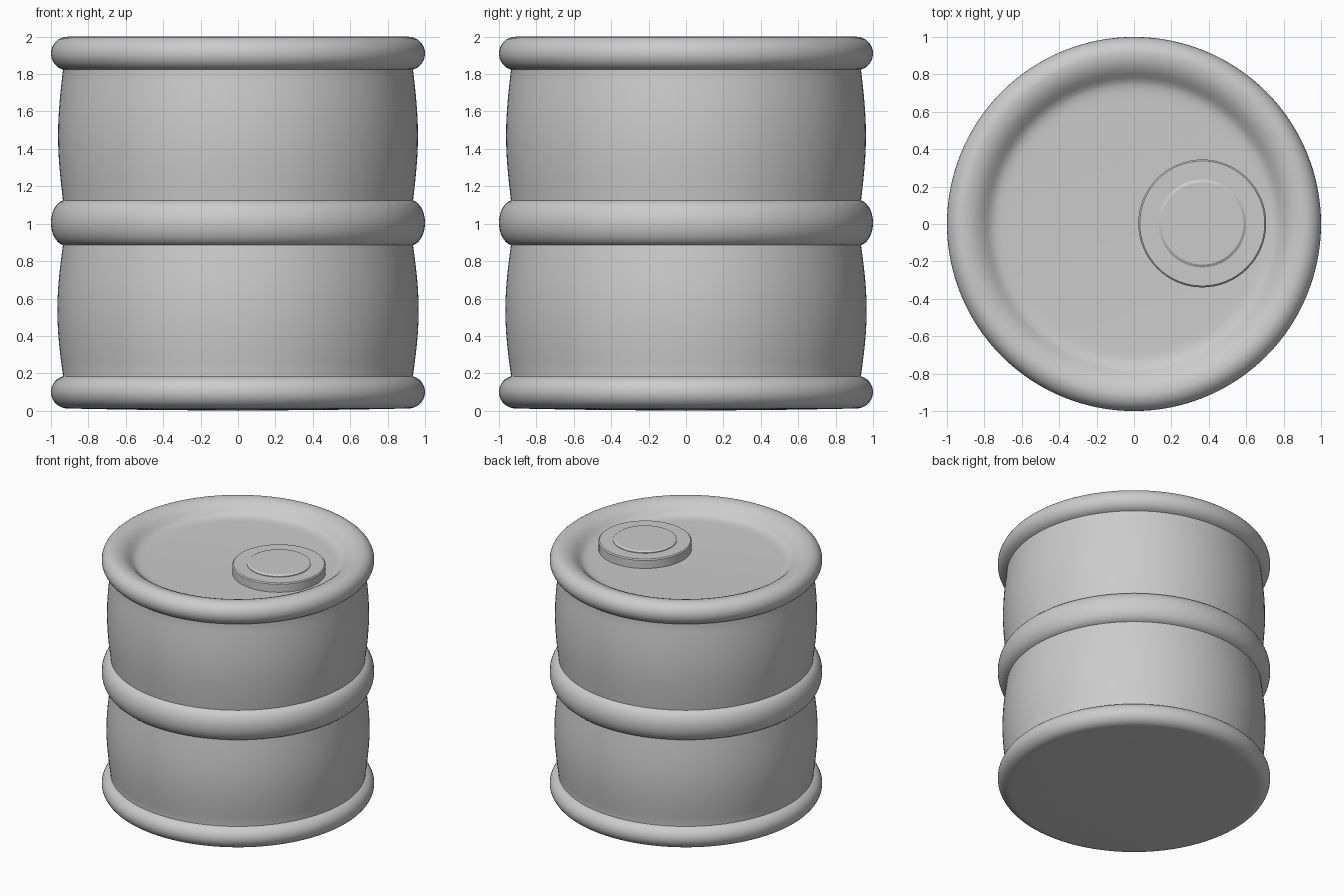
import bpy
import bmesh
from math import cos, sin, pi, radians

cube = bpy.data.objects.get("Cube")
if cube:
    bpy.data.objects.remove(cube, do_unlink=True)

steel = bpy.data.materials.new("grey_steel")
steel.use_nodes = True
GREY = (0.6, 0.6, 0.6, 1)
steel.diffuse_color = GREY
steel.node_tree.nodes["Principled BSDF"].inputs["Base Color"].default_value = GREY


def arc(r, z, a, b, start, end, steps=14):
    """Points of an elliptical arc in the radius / height plane."""
    angles = [radians(start + (end - start) * i / steps) for i in range(steps + 1)]
    return [(r + a * cos(t), z + b * sin(t)) for t in angles]


def bulge(z0, z1, r, swell, steps=12):
    """A wall section that swells gently between two hoops."""
    return [(r + swell * sin(pi * i / steps), z0 + (z1 - z0) * i / steps)
            for i in range(steps + 1)]


def lathe(name, profile, segments=128, x=0, y=0, angle=30):
    """Spin a profile that starts and ends on the axis."""
    bm = bmesh.new()
    verts = [bm.verts.new((r, 0, z)) for r, z in profile]
    edges = [bm.edges.new(pair) for pair in zip(verts, verts[1:])]
    bmesh.ops.spin(bm, geom=verts + edges, cent=(0, 0, 0), axis=(0, 0, 1),
                   angle=2 * pi, steps=segments, use_duplicate=False)
    bmesh.ops.remove_doubles(bm, verts=bm.verts, dist=0.0005)
    bmesh.ops.recalc_face_normals(bm, faces=bm.faces)
    mesh = bpy.data.meshes.new(name)
    bm.to_mesh(mesh)
    bm.free()
    mesh.materials.append(steel)
    obj = bpy.data.objects.new(name, mesh)
    obj.location = (x, y, 0)
    bpy.context.collection.objects.link(obj)
    bpy.ops.object.select_all(action="DESELECT")
    obj.select_set(True)
    bpy.context.view_layer.objects.active = obj
    bpy.ops.object.shade_smooth_by_angle(angle=radians(angle))
    return obj


# Drum shell: base, bottom hoop, wall, middle hoop, wall, top rim, sunken lid
shell = [(0, 0), (0.6, 0.006), (0.9, 0.012)]
shell += arc(0.91, 0.1, 0.09, 0.088, -80, 73)
shell += bulge(0.19, 0.885, 0.936, 0.03)
shell += arc(0.92, 1.005, 0.08, 0.122, -76, 76)
shell += bulge(1.125, 1.82, 0.936, 0.026)
shell += arc(0.91, 1.91, 0.09, 0.09, -73, 90)
shell += [(0.875, 1.995), (0.84, 1.98), (0.81, 1.958), (0.785, 1.934),
          (0.765, 1.917), (0.74, 1.906), (0.71, 1.902), (0.67, 1.9), (0, 1.9)]
lathe("drum_shell", shell)

# Bung on the lid: flat flange with a slightly raised plug
PLUG_X, PLUG_Y = 0.365, 0.003
flange = [(0, 1.88), (0.342, 1.88), (0.342, 1.965), (0.334, 1.973), (0, 1.973)]
plug = [(0, 1.95), (0.235, 1.95), (0.235, 1.978), (0.22, 1.987), (0, 1.987)]
lathe("bung_flange", flange, 64, PLUG_X, PLUG_Y)
lathe("bung_plug", plug, 64, PLUG_X, PLUG_Y)
